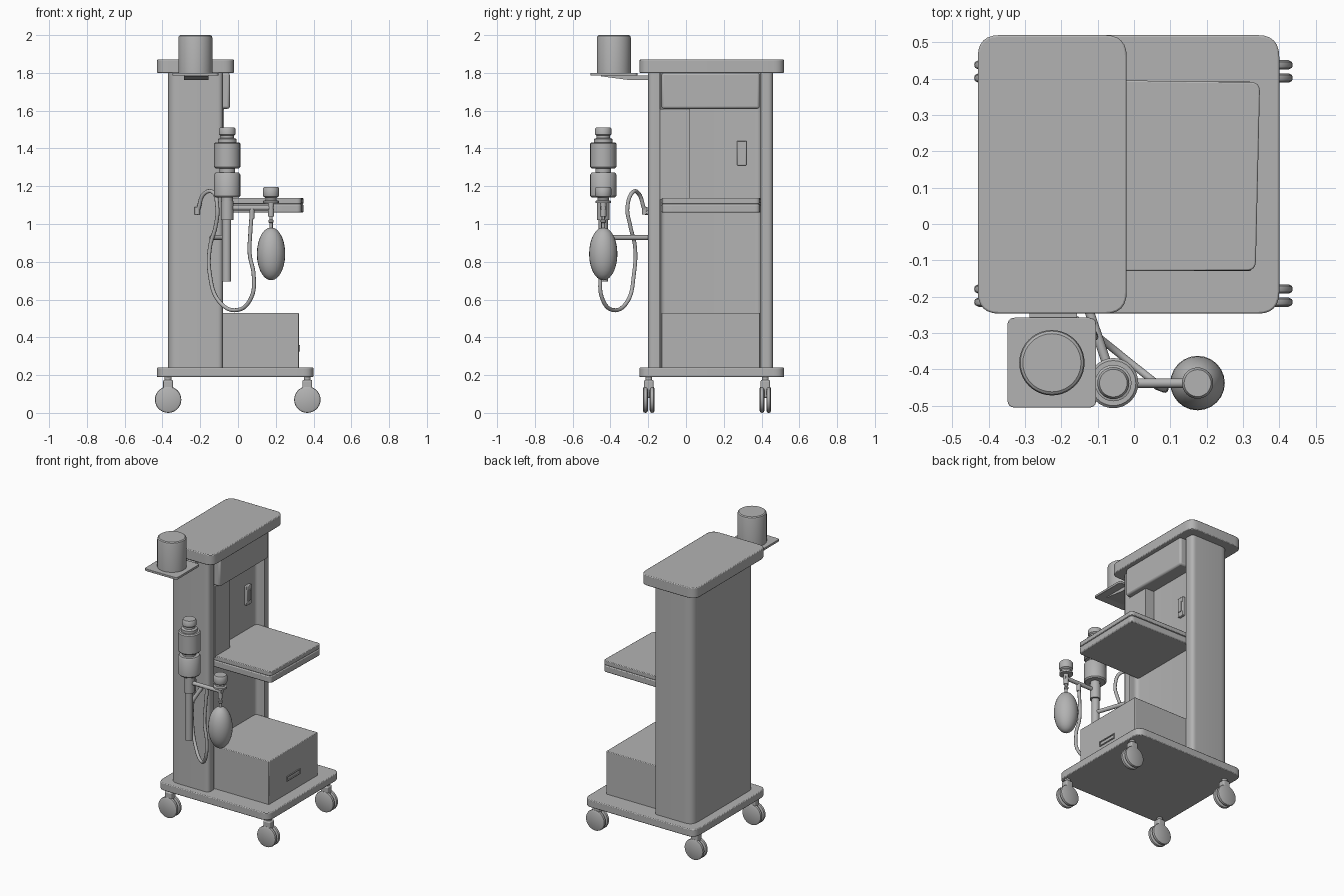
import bpy, bmesh, math
from mathutils import Vector, Matrix

if "Cube" in bpy.data.objects:
    bpy.data.objects.remove(bpy.data.objects["Cube"])

GREY = bpy.data.materials.new("equipment grey")
GREY.diffuse_color = (0.45, 0.45, 0.45, 1)
GREY.use_nodes = True
GREY.node_tree.nodes["Principled BSDF"].inputs["Base Color"].default_value = GREY.diffuse_color


def finish(name, bm, bevel=0.0, angle=35):
    bmesh.ops.recalc_face_normals(bm, faces=bm.faces)
    me = bpy.data.meshes.new(name)
    bm.to_mesh(me)
    bm.free()
    ob = bpy.data.objects.new(name, me)
    bpy.context.collection.objects.link(ob)
    me.materials.append(GREY)
    if bevel:
        m = ob.modifiers.new("soft edges", 'BEVEL')
        m.width, m.segments, m.limit_method = bevel, 2, 'ANGLE'
        m.angle_limit = math.radians(50)
    bpy.ops.object.select_all(action='DESELECT')
    ob.select_set(True)
    bpy.context.view_layer.objects.active = ob
    bpy.ops.object.shade_smooth_by_angle(angle=math.radians(angle))
    return ob


def rounded(corners, steps=6):
    """Outline with every corner (x, y, radius) rounded."""
    out, n = [], len(corners)
    for i, (x, y, r) in enumerate(corners):
        p = Vector((x, y))
        if r == 0:
            out.append(p)
            continue
        a = p + (Vector(corners[i - 1][:2]) - p).normalized() * r
        b = p + (Vector(corners[(i + 1) % n][:2]) - p).normalized() * r
        for k in range(steps + 1):
            t = k / steps
            out.append(a * (1 - t) ** 2 + p * 2 * t * (1 - t) + b * t * t)
    return out


def prism(name, corners, z0, z1, bevel=0.0):
    bm = bmesh.new()
    f = bm.faces.new([bm.verts.new((p.x, p.y, z0)) for p in rounded(corners)])
    up = bmesh.ops.extrude_face_region(bm, geom=[f])["geom"]
    bmesh.ops.translate(bm, vec=(0, 0, z1 - z0),
                        verts=[v for v in up if isinstance(v, bmesh.types.BMVert)])
    return finish(name, bm, bevel)


def box(name, x0, x1, y0, y1, z0, z1, r=0.0, bevel=0.0):
    return prism(name, [(x0, y0, r), (x1, y0, r), (x1, y1, r), (x0, y1, r)], z0, z1, bevel)


def lathe(name, profile, x, y, sides=32, rot=None, z=0):
    """Spin (radius, height) points around a vertical axis."""
    bm = bmesh.new()
    rings = []
    for r, h in profile:
        if r == 0:
            rings.append([bm.verts.new((0, 0, h))] * sides)
        else:
            rings.append([bm.verts.new((r * math.cos(2 * math.pi * k / sides),
                                        r * math.sin(2 * math.pi * k / sides), h))
                          for k in range(sides)])
    for a, b in zip(rings, rings[1:]):
        for k in range(sides):
            j = (k + 1) % sides
            bm.faces.new(list(dict.fromkeys((a[k], a[j], b[j], b[k]))))
    if rot:
        bmesh.ops.transform(bm, matrix=rot, verts=bm.verts)
    bmesh.ops.translate(bm, vec=(x, y, z), verts=bm.verts)
    return finish(name, bm)


def rod(name, a, b, r):
    a, b = Vector(a), Vector(b)
    q = (b - a).to_track_quat('Z', 'Y').to_matrix().to_4x4()
    L = (b - a).length
    return lathe(name, [(0, 0), (r, 0), (r, L), (0, L)], a.x, a.y, 16, q, a.z)


# Base, top cap and the column with its shallow recess on the right side
box("base_plate", -0.43, 0.40, -0.247, 0.52, 0.19, 0.24, 0.06, 0.005)
box("top_cap", -0.43, -0.02, -0.247, 0.52, 1.80, 1.87, 0.06, 0.005)
prism("column", [(-0.37, -0.20, 0.06), (-0.08, -0.20, 0.03), (-0.08, -0.137, 0.006),
                 (-0.14, -0.137, 0.03), (-0.14, 0.395, 0.03), (-0.08, 0.395, 0.006),
                 (-0.08, 0.46, 0.03), (-0.37, 0.46, 0.06)], 0.235, 1.805)

# Fittings inside the recess
box("upper_housing", -0.15, -0.043, -0.13, 0.39, 1.61, 1.80, 0, 0.012)
box("inner_panel", -0.15, -0.075, -0.137, 0.022, 1.13, 1.61)
box("socket_plate", -0.145, -0.122, 0.27, 0.32, 1.31, 1.44, 0, 0.004)
box("socket_insert", -0.125, -0.117, 0.283, 0.307, 1.34, 1.41)

# Work shelf: a top slab on a tapered tray
shelf = [(-0.15, -0.13, 0), (0.335, -0.128, 0.025), (0.347, 0.39, 0.025), (-0.15, 0.397, 0)]
prism("shelf_top", shelf, 1.107, 1.137, 0.004)
prism("shelf_tray", [(x, y, r) for x, y, r in shelf], 1.06, 1.105, 0.006)

# Lower cabinet with a framed pull slot
box("lower_cabinet", -0.15, 0.322, -0.13, 0.392, 0.235, 0.53, 0, 0.004)
for z in (0.325, 0.353):
    box("pull_rail", 0.32, 0.328, 0.06, 0.20, z, z + 0.006)
for y in (0.06, 0.194):
    box("pull_side", 0.32, 0.328, y, y + 0.006, 0.325, 0.359)

# Four casters: twin wheels, a hub fork and a stem
to_y = Matrix.Rotation(math.radians(90), 4, 'X')
for cx in (-0.37, 0.367):
    for cy in (-0.197, 0.42):
        for s in (-1, 1):
            lathe("caster_wheel", [(0, -0.013), (0.058, -0.013), (0.068, -0.008), (0.07, 0),
                                   (0.068, 0.008), (0.058, 0.013), (0, 0.013)],
                  cx, cy + s * 0.018, 28, to_y, 0.07)
        box("caster_fork", cx - 0.026, cx + 0.026, cy - 0.025, cy + 0.025, 0.08, 0.175, 0.01, 0.012)
        lathe("caster_stem", [(0, 0.15), (0.018, 0.15), (0.018, 0.195), (0, 0.195)], cx, cy, 16)

# Canister on its bracket plate
box("canister_plate", -0.348, -0.104, -0.505, -0.258, 1.785, 1.80, 0.02, 0.002)
lathe("canister", [(0, 1.795), (0.09, 1.795), (0.09, 1.985), (0.087, 1.995),
                   (0.08, 2.0), (0, 2.0)], -0.226, -0.382, 40)
bm = bmesh.new()
side = [(-0.45, 1.787), (-0.45, 1.782), (-0.30, 1.762), (-0.19, 1.762), (-0.19, 1.787)]
f = bm.faces.new([bm.verts.new((-0.287, y, z)) for y, z in side])
ext = bmesh.ops.extrude_face_region(bm, geom=[f])["geom"]
bmesh.ops.translate(bm, vec=(0.13, 0, 0), verts=[v for v in ext if isinstance(v, bmesh.types.BMVert)])
finish("canister_bracket", bm)

# Tall absorber with two chambers and a knob, on a hanging pipe
ax, ay = -0.057, -0.438
lathe("absorber", [(0, 1.12), (0.03, 1.12), (0.03, 1.14), (0.062, 1.14), (0.069, 1.148), (0.069, 1.262),
                   (0.062, 1.272), (0.042, 1.272), (0.042, 1.295), (0.062, 1.295), (0.069, 1.303),
                   (0.069, 1.425), (0.062, 1.432), (0.05, 1.432), (0.05, 1.45), (0.035, 1.455),
                   (0.035, 1.468), (0.044, 1.475), (0.044, 1.502), (0.038, 1.512), (0, 1.512)], ax, ay)
lathe("absorber_collar", [(0, 1.02), (0.033, 1.02), (0.033, 1.122), (0, 1.122)], ax, ay)
lathe("hanging_pipe", [(0, 0.695), (0.024, 0.695), (0.024, 1.03), (0, 1.03)], ax - 0.003, ay)
rod("pipe_bracket", (ax, ay, 0.928), (-0.14, -0.19, 0.928), 0.013)
rod("cross_tube", (ax, ay, 1.085), (0.19, ay, 1.085), 0.013)

# Small valve and breathing bag at the end of the cross tube
bx = 0.175
lathe("valve", [(0, 1.06), (0.016, 1.06), (0.016, 1.11), (0.042, 1.11), (0.042, 1.122), (0.03, 1.126),
                (0.03, 1.138), (0.04, 1.145), (0.043, 1.155), (0.043, 1.188), (0.037, 1.197),
                (0, 1.197)], bx, ay)
lathe("valve_outlet", [(0, 1.04), (0.016, 1.04), (0.016, 1.10), (0, 1.10)], bx, ay, 16)
lathe("bag_neck", [(0, 0.97), (0.009, 0.97), (0.009, 1.005), (0.014, 1.01), (0.014, 1.02),
                   (0.008, 1.025), (0.008, 1.05), (0, 1.05)], bx, ay, 16)
bag = [(0.075 * math.sin(math.pi * k / 14), 0.842 - 0.14 * math.cos(math.pi * k / 14)) for k in range(15)]
bag[0], bag[-1] = (0, 0.702), (0, 0.982)
lathe("breathing_bag", bag, bx, ay, 24)

# Hose hanging from the cross tube and looping back to the column
path = [(0.073, -0.438, 1.06), (0.065, -0.44, 0.95), (0.062, -0.445, 0.84), (0.083, -0.453, 0.73),
        (0.07, -0.445, 0.61), (0.0, -0.39, 0.545), (-0.10, -0.31, 0.59), (-0.15, -0.275, 0.74),
        (-0.148, -0.27, 0.88), (-0.118, -0.295, 0.99), (-0.11, -0.31, 1.09), (-0.135, -0.28, 1.17),
        (-0.18, -0.25, 1.16), (-0.21, -0.222, 1.08)]
cu = bpy.data.curves.new("hose_path", 'CURVE')
cu.dimensions, cu.bevel_depth, cu.bevel_resolution, cu.use_fill_caps = '3D', 0.0105, 3, True
sp = cu.splines.new('BEZIER')
sp.bezier_points.add(len(path) - 1)
for pt, co in zip(sp.bezier_points, path):
    pt.co = co
    pt.handle_left_type = pt.handle_right_type = 'AUTO'
sp.resolution_u = 6
hose = bpy.data.objects.new("hose", cu)
bpy.context.collection.objects.link(hose)
cu.materials.append(GREY)
rod("hose_socket", (0.074, ay, 1.03), (0.074, ay, 1.085), 0.013)
rod("hose_end", (-0.215, -0.218, 1.05), (-0.215, -0.218, 1.09), 0.014)
rod("hose_wall_port", (-0.215, -0.218, 1.06), (-0.215, -0.19, 1.06), 0.012)
